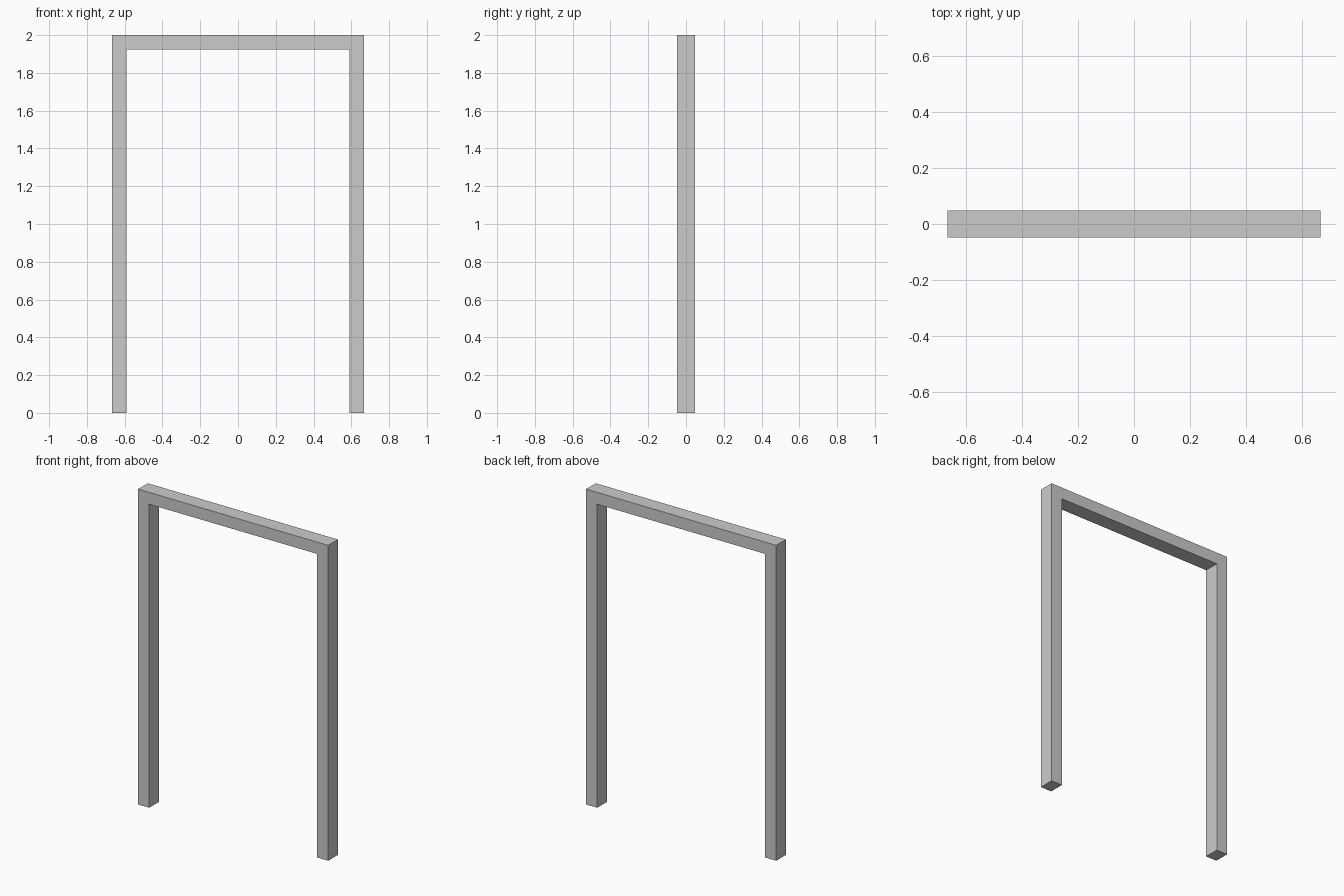
import bpy
import bmesh

if "Cube" in bpy.data.objects:
    bpy.data.objects.remove(bpy.data.objects["Cube"])

OUT_X, IN_X = 0.667, 0.589      # outer and inner half widths
TOP_Z, LINTEL_Z = 2.0, 1.925    # top and underside of the lintel
DEPTH = 0.097

# Door frame: one continuous U-shaped profile, mirrored in x
half = [(OUT_X, 0), (OUT_X, TOP_Z)]
inner = [(IN_X, LINTEL_Z), (IN_X, 0)]
profile = half + [(-x, z) for x, z in reversed(half)] \
    + [(-x, z) for x, z in reversed(inner)] + inner

bm = bmesh.new()
face = bm.faces.new([bm.verts.new((x, -DEPTH / 2, z)) for x, z in profile])

# Extrude the profile to the frame depth
result = bmesh.ops.extrude_face_region(bm, geom=[face], use_keep_orig=True)
moved = [g for g in result["geom"] if isinstance(g, bmesh.types.BMVert)]
bmesh.ops.translate(bm, verts=moved, vec=(0, DEPTH, 0))
bmesh.ops.recalc_face_normals(bm, faces=bm.faces)

mesh = bpy.data.meshes.new("door_frame")
bm.to_mesh(mesh)
bm.free()
bpy.context.collection.objects.link(bpy.data.objects.new("door_frame", mesh))
